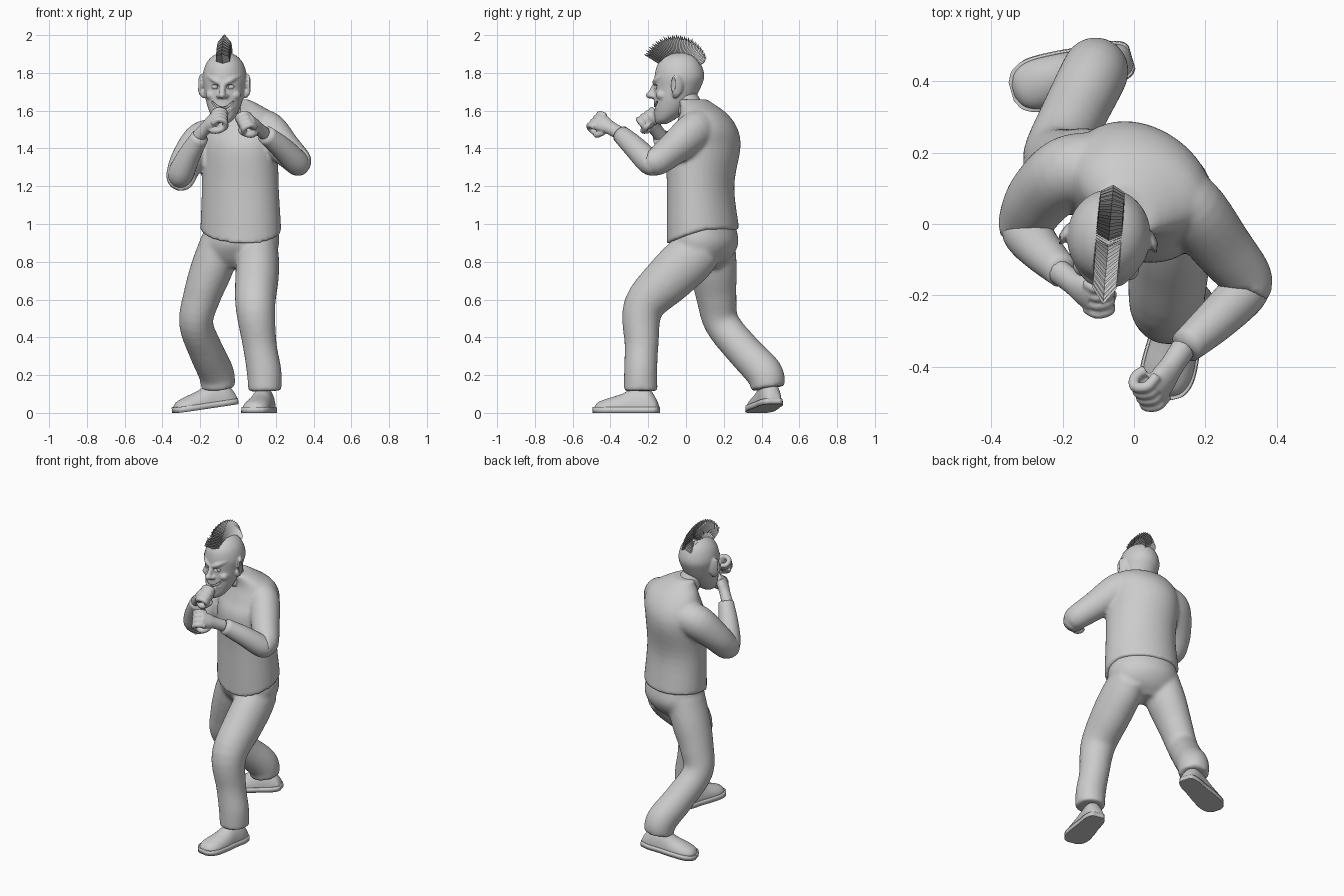
import bpy, bmesh, math
from mathutils import Vector, Matrix

if "Cube" in bpy.data.objects:
    bpy.data.objects.remove(bpy.data.objects["Cube"])


def make(name, bm):
    bmesh.ops.recalc_face_normals(bm, faces=bm.faces)
    me = bpy.data.meshes.new(name)
    bm.to_mesh(me)
    bm.free()
    ob = bpy.data.objects.new(name, me)
    bpy.context.collection.objects.link(ob)
    me.shade_smooth()
    return ob


def tube(name, pts, ref=(1, 0, 0), flat=False, n=28, sub=5):
    """Smooth loft through (x, y, z, r along ref, r across); flat keeps rings level."""
    P = [Vector(p) for p in pts]
    P = [2 * P[0] - P[1]] + P + [2 * P[-1] - P[-2]]
    rows = []
    for i in range(1, len(P) - 2):
        a, b, c, d = P[i - 1:i + 3]
        for k in range(sub):
            t = k / sub
            rows.append(0.5 * (2 * b + (c - a) * t + (2 * a - 5 * b + 4 * c - d) * t * t
                               + (3 * b - a - 3 * c + d) * t ** 3))
    rows.append(P[-2])
    bm, rings = bmesh.new(), []
    for i, r in enumerate(rows):
        u, v = Vector((1, 0, 0)), Vector((0, 1, 0))
        if not flat:
            t = (Vector(rows[min(i + 1, len(rows) - 1)][:3]) - Vector(rows[max(i - 1, 0)][:3])).normalized()
            u = Vector(ref)
            u = (u - t * u.dot(t)).normalized()
            v = t.cross(u)
        rings.append([bm.verts.new(Vector(r[:3]) + u * r[3] * math.cos(a) + v * r[4] * math.sin(a))
                      for a in (2 * math.pi * k / n for k in range(n))])
    for A, B in zip(rings, rings[1:]):
        for k in range(n):
            bm.faces.new((A[k], A[(k + 1) % n], B[(k + 1) % n], B[k]))
    bm.faces.new(rings[0])
    bm.faces.new(rings[-1])
    return make(name, bm)


def blob(name, loc, size, rz=0.0):
    bm = bmesh.new()
    m = Matrix.Translation(loc) @ Matrix.Rotation(math.radians(rz), 4, 'Z') @ Matrix.Diagonal((*size, 1))
    bmesh.ops.create_uvsphere(bm, u_segments=24, v_segments=16, radius=1, matrix=m)
    return make(name, bm)


def bake(ob):
    """Apply all modifiers and make the skin face outward."""
    bpy.context.view_layer.update()
    me = bpy.data.meshes.new_from_object(ob.evaluated_get(bpy.context.evaluated_depsgraph_get()))
    ob.modifiers.clear()
    bm = bmesh.new()
    bm.from_mesh(me)
    if bm.calc_volume(signed=True) < 0:
        bmesh.ops.reverse_faces(bm, faces=bm.faces)
    bm.to_mesh(me)
    bm.free()
    ob.data = me
    me.shade_smooth()


def fuse(name, parts, voxel, smooth, cutters=()):
    """Weld parts into one skin, relax it, then carve the cutters."""
    bm = bmesh.new()
    for p in parts:
        bm.from_mesh(p.data)
        bpy.data.objects.remove(p)
    ob = make(name, bm)
    m = ob.modifiers.new("weld", 'REMESH')
    m.mode, m.voxel_size = 'VOXEL', voxel
    m = ob.modifiers.new("relax", 'SMOOTH')
    m.iterations, m.factor = smooth, 0.5
    bake(ob)
    for c in cutters:
        c.hide_render = True
        bake(c)
        m = ob.modifiers.new("carve", 'BOOLEAN')
        m.operation, m.object = 'DIFFERENCE', c
        bake(ob)
        bpy.data.objects.remove(c)
    return ob


# Body stance: left side forward, so the trunk is wide on one diagonal and slim on the other
S, C = Matrix.Identity(4), Matrix.Translation((.012, .09, 0))
S[0][0] = S[1][1] = .975
S[0][1] = S[1][0] = -.09
stance = C @ S @ C.inverted()

# Shirt: torso and both sleeves to the elbow
torso = tube("torso", [(.015, .09, .97, .219, .196), (.011, .077, 1.2, .208, .182), (.01, .09, 1.4, .208, .202),
                       (.02, .105, 1.5, .205, .174), (.02, .095, 1.58, .175, .13), (0, .06, 1.63, .115, .095),
                       (-.03, .03, 1.66, .08, .078)], flat=True, n=40)
for v in torso.data.vertices:
    if v.co.z < 1.0:
        v.co.z -= .075 * max(0, (.09 - v.co.y) / .19)
torso.data.transform(stance)
sleeve_r = tube("sleeve_r", [(-.10, .16, 1.46, .10, .10), (-.19, .145, 1.435, .105, .10),
                             (-.265, .075, 1.34, .09, .092), (-.30, .01, 1.26, .08, .08),
                             (-.297, -.02, 1.255, .078, .078)], ref=(0, 0, 1))
sleeve_l = tube("sleeve_l", [(.08, .10, 1.51, .10, .09), (.16, .045, 1.49, .105, .095),
                             (.247, -.065, 1.40, .088, .085), (.313, -.15, 1.335, .077, .075),
                             (.305, -.19, 1.335, .074, .072)], ref=(0, 0, 1))
fuse("shirt", [torso, sleeve_r, sleeve_l], .011, 4)

# Forearms
tube("right_forearm", [(-.31, .02, 1.235, .05, .05), (-.303, -.02, 1.265, .068, .068),
                       (-.26, -.075, 1.36, .06, .06), (-.20, -.135, 1.465, .046, .046)])
tube("left_forearm", [(.33, -.15, 1.31, .05, .05), (.31, -.19, 1.325, .066, .066),
                      (.23, -.27, 1.405, .06, .06), (.145, -.345, 1.475, .048, .048)], ref=(0, 0, 1))


# Fists
def fist(name, wrist, d, palm, side):
    d = Vector(d).normalized()
    n = Vector(palm)
    n = (n - d * n.dot(d)).normalized()
    s = d.cross(n) * side

    def p(f, a, b, r1, r2):
        return (*(Vector(wrist) + 1.15 * (d * f + s * a + n * b)), r1, r2)
    parts = [tube("palm", [p(-.06, 0, 0, .036, .034), p(0, 0, 0, .037, .032), p(.04, 0, 0, .047, .032),
                           p(.085, 0, 0, .051, .026)], ref=s)]
    for i in range(4):
        a = (i - 1.5) * .025
        parts.append(tube("finger", [p(f, a, b, .0155, .0155) for f, b in
                                     ((.06, -.008), (.095, 0), (.103, .032), (.075, .047), (.05, .032))],
                          ref=s, n=12))
    parts.append(tube("thumb", [p(.02, -.032, .01, .016, .016), p(.05, -.05, .03, .017, .017),
                                p(.075, -.03, .056, .014, .014), p(.083, -.005, .06, .009, .009)], ref=d, n=12))
    fuse(name, parts, .005, 3)


fist("right_fist", (-.17, -.165, 1.508), (.58, -.45, .62), (.5, .3, -.4), 1)
fist("left_fist", (.105, -.40, 1.508), (-.44, -.68, .38), (-.5, .3, -.5), -1)

# Trousers: hips plus a forward left leg and a trailing right leg
hips = tube("hips", [(.015, .1, 1.0, .195, .165), (.015, .1, .9, .21, .182), (.0, .105, .82, .18, .135),
                     (-.02, .1, .765, .08, .07)], flat=True, n=36)
hips.data.transform(stance)
leg_l = tube("leg_l", [(.11, .09, .88, .10, .12), (.105, .015, .81, .113, .135), (.1, -.09, .71, .115, .13),
                       (.092, -.225, .56, .105, .108), (.115, -.235, .36, .09, .09), (.138, -.24, .22, .092, .088),
                       (.143, -.24, .115, .088, .09)])
leg_r = tube("leg_r", [(-.09, .13, .90, .11, .13), (-.14, .145, .76, .112, .125), (-.19, .16, .62, .1, .108),
                       (-.222, .19, .475, .09, .094), (-.17, .305, .33, .092, .094), (-.115, .415, .21, .094, .098),
                       (-.105, .435, .13, .09, .09)])
fuse("trousers", [hips, leg_l, leg_r], .011, 9)


# Shoes with wider soles, laid toe toward -y then turned
def shoe(name, heel, turn, pitch):
    rows = ((.01, .025, .03), (-.005, .042, .07), (-.05, .056, .13), (-.12, .06, .13), (-.19, .068, .095),
            (-.27, .07, .07), (-.315, .052, .052), (-.335, .02, .03))
    M = (Matrix.Translation(heel) @ Matrix.Rotation(math.radians(turn), 4, 'Z')
         @ Matrix.Rotation(math.radians(pitch), 4, 'X'))
    upper = tube(name + "_upper", [(0, y, .025, w, h - .02) for y, w, h in rows])
    sole = tube(name + "_sole", [(0, y * 1.02, .016, w + .008, .016) for y, w, h in rows])
    for ob in (upper, sole):
        for v in ob.data.vertices:
            v.co.z = max(v.co.z, .004) if ob is upper else (.03 if v.co.z > .018 else 0)
        ob.data.transform(M)


shoe("left_shoe", (.155, -.155, 0), -13, 0)
shoe("right_shoe", (-.015, .465, .046), -74, 8)

# Head: skull and facial forms on x = 0
skull = tube("skull", [(0, -.125, 1.53, .022, .025), (0, -.115, 1.55, .05, .05), (0, -.09, 1.59, .075, .08),
                       (0, -.065, 1.65, .096, .105), (0, -.045, 1.72, .109, .122), (0, -.035, 1.78, .117, .132),
                       (0, -.035, 1.84, .103, .118), (0, -.032, 1.88, .075, .088), (0, -.03, 1.902, .04, .05),
                       (0, -.03, 1.908, .012, .015)], flat=True, n=36)
forms = [skull, blob("chin", (0, -.14, 1.55), (.034, .025, .024)),
         blob("nose_tip", (0, -.187, 1.682), (.021, .027, .019)),
         tube("bridge", [(0, -.15, 1.765, .014, .012), (0, -.172, 1.72, .014, .014), (0, -.19, 1.685, .016, .014)]),
         tube("lower_lip", [(-.05, -.145, 1.62, .01, .012), (0, -.165, 1.58, .011, .012),
                            (.05, -.145, 1.62, .01, .012)], ref=(0, 0, 1))]
cuts, eyes = [], []
for s in (-1, 1):
    forms += [blob("nostril", (s * .02, -.174, 1.677), (.013, .017, .012)),
              blob("cheek", (s * .062, -.122, 1.682), (.032, .032, .027)),
              tube("brow", [(s * .012, -.166, 1.745, .012, .012), (s * .045, -.155, 1.762, .014, .014),
                            (s * .085, -.115, 1.785, .009, .009)], ref=(0, 0, 1)),
              blob("ear", (s * .123, -.038, 1.735), (.013, .036, .06), s * 25),
              blob("lobe", (s * .113, -.045, 1.69), (.014, .02, .025))]
    cuts += [blob("socket_cutter", (s * .045, -.163, 1.726), (.027, .022, .013)),
             blob("ear_cutter", (s * .138, -.056, 1.74), (.007, .021, .036), s * 25)]
    eyes.append(blob("eyeball", (s * .044, -.136, 1.726), (.019, .019, .017)))
mouth = [(-.062, -.15, 1.65), (-.036, -.172, 1.618), (0, -.18, 1.605), (.036, -.172, 1.618), (.062, -.15, 1.65)]
cuts.append(tube("mouth_cutter", [(*m, r, .028) for m, r in zip(mouth, (.004, .012, .016, .012, .004))],
                 ref=(0, 0, 1)))
teeth = tube("teeth", [(x * .9, y + .027, z + .009, .008, .008) for x, y, z in mouth], ref=(0, 0, 1), n=12)
head = fuse("head", forms, .006, 4, cuts)

# Mohawk: a fan of creased pointed blades along the crown
bm = bmesh.new()
N = 40
for i in range(N):
    t = i / (N - 1)
    a = math.radians(22 + 126 * t)
    out = Vector((0, math.cos(a), math.sin(a)))
    fwd = Vector((0, -math.sin(a), math.cos(a)))
    base = Vector((0, -.035, 1.80)) + out * (.095 + .015 * t)
    h, w = (.072 + .033 * t + .012 * math.sin(math.pi * t)) * (1 if i % 2 else .95), .037
    X = Vector((1, 0, 0))
    bl, bc, br, mr, tip, ml = [bm.verts.new(base + c) for c in (
        -X * w, fwd * .018, X * w, X * w * .9 + out * h * .6, out * h + fwd * .018, -X * w * .9 + out * h * .6)]
    bm.faces.new((bl, bc, tip, ml))
    bm.faces.new((bc, br, mr, tip))
mohawk = make("mohawk", bm)
mohawk.data.shade_flat()

# Turn the head slightly and set it over the collar
turn = (Matrix.Translation((-.07, -.03, 0)) @ Matrix.Rotation(math.radians(-5), 4, 'Z')
        @ Matrix.Translation((0, .03, 0)))
for ob in [head, mohawk, teeth] + eyes:
    ob.data.transform(turn)
tube("neck", [(-.03, .035, 1.58, .075, .075), (-.045, .01, 1.65, .07, .07), (-.06, -.02, 1.70, .07, .07)], flat=True)
